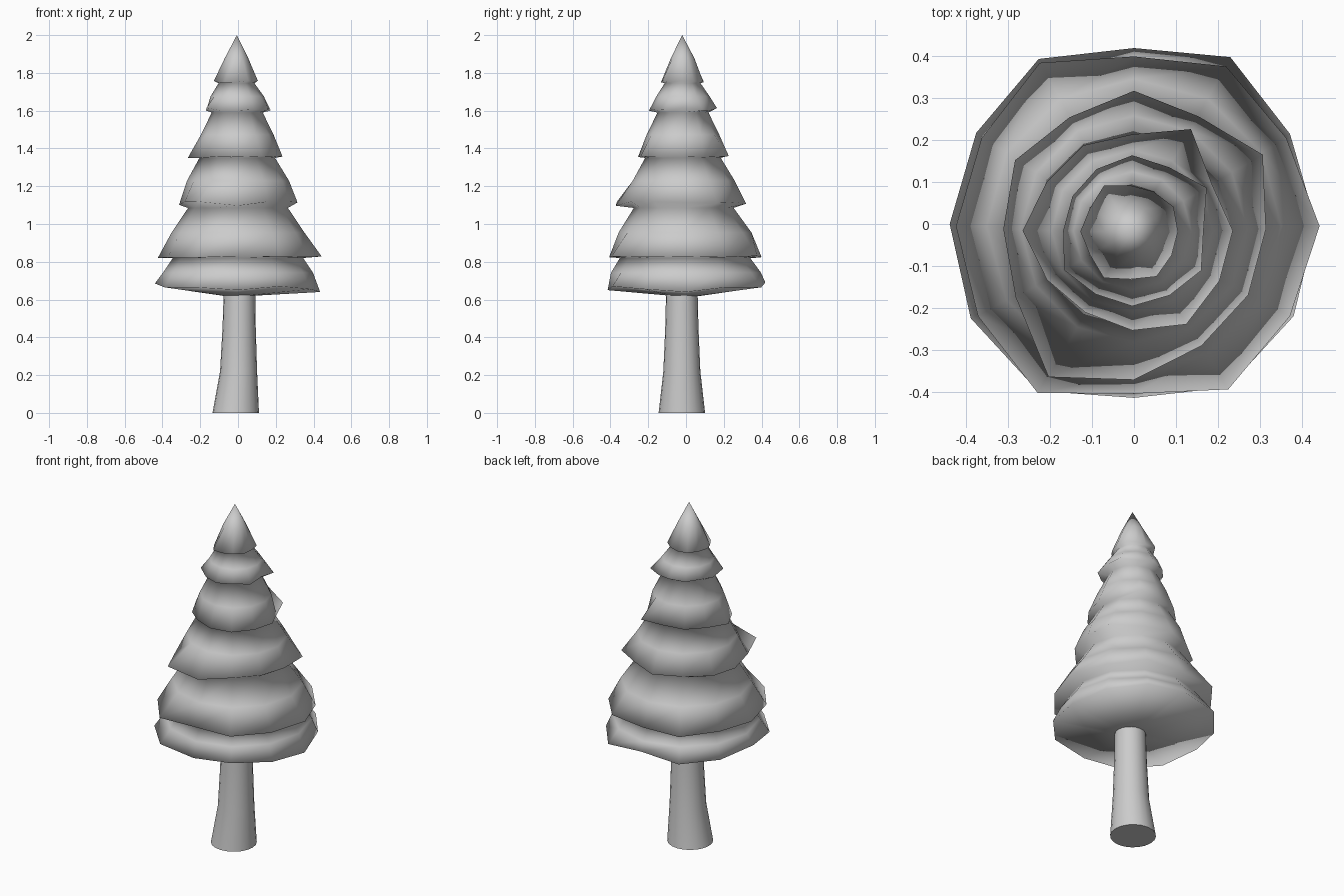
import bpy, bmesh, math, random

if "Cube" in bpy.data.objects:
    bpy.data.objects.remove(bpy.data.objects["Cube"])

random.seed(4)
SIDES = 12


def ring(bm, cx, cy, z, radii, dz=0.0):
    """Loop of vertices; radii is one number or one per side, dz a jitter or offsets."""
    if not isinstance(radii, list):
        radii = [radii] * SIDES
    n = len(radii)
    if not isinstance(dz, list):
        dz = [random.uniform(-dz, dz) for _ in radii]
    return [bm.verts.new((cx + r * math.cos(2 * math.pi * i / n),
                          cy + r * math.sin(2 * math.pi * i / n),
                          z + dz[i])) for i, r in enumerate(radii)]


def bridge(bm, a, b):
    n = len(a)
    for i in range(n):
        bm.faces.new((a[i], a[(i + 1) % n], b[(i + 1) % n], b[i]))


def finish(bm, name, angle):
    bmesh.ops.recalc_face_normals(bm, faces=bm.faces)
    mesh = bpy.data.meshes.new(name)
    bm.to_mesh(mesh)
    bm.free()
    obj = bpy.data.objects.new(name, mesh)
    bpy.context.collection.objects.link(obj)
    bpy.ops.object.select_all(action='DESELECT')
    obj.select_set(True)
    bpy.context.view_layer.objects.active = obj
    bpy.ops.object.shade_smooth_by_angle(angle=math.radians(angle))


# Trunk: slightly bent, flared foot
bm = bmesh.new()
loops = [ring(bm, x, y, z, [r] * 20) for x, y, z, r in (
    (-0.012, -0.022, 0.0, 0.123),
    (0.003, -0.022, 0.22, 0.098),
    (0.006, -0.022, 0.45, 0.088),
    (0.008, -0.022, 0.66, 0.083))]
for a, b in zip(loops, loops[1:]):
    bridge(bm, a, b)
bm.faces.new(loops[0])
bm.faces.new(loops[-1])
finish(bm, "trunk", 40)

# Foliage tiers: centre, neck z, neck radius, rim z, rim z offsets, rim radii from +x anticlockwise
tiers = [
    (0, 0, 0.62, 0.08, 0.665,
     [-.025, 0, 0, .025, 0, 0, .02, 0, 0, -.015, .005, -.01],
     [.435, .43, .46, .42, .455, .435, .44, .45, .46, .415, .45, .44]),
    (0, -0.005, 0.82, 0.345, 0.825, 0.006,
     [.443, .42, .44, .405, .45, .42, .425, .43, .46, .40, .45, .43]),
    (0, -0.012, 1.085, 0.264, 1.107, 0.012,
     [.315, .355, .31, .33, .308, .328, .312, .326, .408, .36, .322, .315]),
    (-0.004, -0.016, 1.35, 0.20, 1.355, 0.006,
     [.24, .22, .28, .23, .235, .235, .262, .235, .225, .238, .258, .24]),
    (-0.004, -0.016, 1.59, 0.135, 1.607, 0.01,
     [.17, .205, .175, .18, .17, .165, .165, .188, .175, .18, .178, .19]),
    (-0.008, -0.018, 1.745, 0.095, 1.755, 0.006,
     [.113, .118, .11, .11, .127, .112, .12, .112, .128, .114, .124, .113]),
]

bm = bmesh.new()
prev = None
for i, (cx, cy, nz, nr, rz, dz, radii) in enumerate(tiers):
    neck = ring(bm, cx, cy, nz, nr)
    rim = ring(bm, cx, cy, rz, radii, dz)
    if prev:
        bridge(bm, prev, neck)      # skirt of the tier below
    else:
        bm.faces.new(neck)
    bridge(bm, neck, rim)           # underside
    top_z, top_r = tiers[i + 1][2:4] if i + 1 < len(tiers) else (2.0, 0.0)
    mean = sum(radii) / SIDES
    mid = ring(bm, cx, cy, (rz + top_z) / 2, (mean + top_r) / 2 + 0.004)
    bridge(bm, rim, mid)
    prev = mid
tip = bm.verts.new((-0.006, -0.02, 2.0))
for i in range(SIDES):
    bm.faces.new((prev[i], prev[(i + 1) % SIDES], tip))
finish(bm, "foliage", 180)
